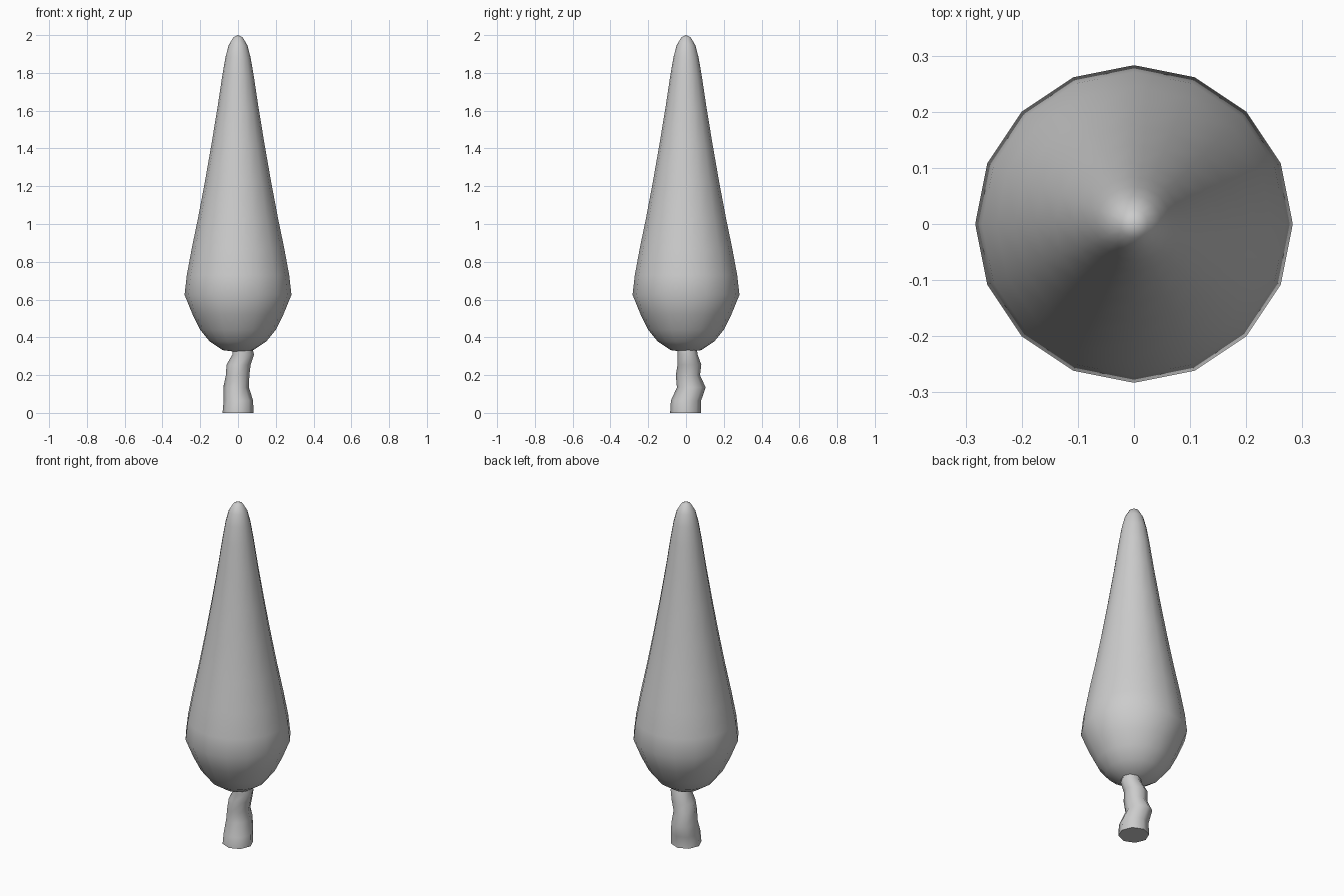
import bpy, bmesh
from math import cos, sin, pi

if "Cube" in bpy.data.objects:
    bpy.data.objects.remove(bpy.data.objects["Cube"])


def loft(name, rings, sides, bottom=None, top=None):
    """Skin rings (cx, cy, z, rx, ry); close ends with a pole or a flat cap."""
    bm = bmesh.new()
    loops = [[bm.verts.new((cx + rx * cos(2 * pi * i / sides),
                            cy + ry * sin(2 * pi * i / sides), z))
              for i in range(sides)] for cx, cy, z, rx, ry in rings]
    for a, b in zip(loops, loops[1:]):
        for i in range(sides):
            j = (i + 1) % sides
            bm.faces.new((a[i], a[j], b[j], b[i]))
    for loop, pole in ((loops[0], bottom), (loops[-1], top)):
        if pole is None:
            bm.faces.new(loop)
        else:
            v = bm.verts.new((0, 0, pole))
            for i in range(sides):
                bm.faces.new((loop[i], loop[(i + 1) % sides], v))
    bmesh.ops.recalc_face_normals(bm, faces=bm.faces)
    mesh = bpy.data.meshes.new(name)
    bm.to_mesh(mesh)
    bm.free()
    obj = bpy.data.objects.new(name, mesh)
    bpy.context.collection.objects.link(obj)
    bpy.ops.object.select_all(action='DESELECT')
    obj.select_set(True)
    bpy.context.view_layer.objects.active = obj
    bpy.ops.object.shade_smooth_by_angle(angle=pi / 3)
    return obj


# Teardrop foliage: radius, height
profile = [(0.08, 0.332), (0.15, 0.378), (0.20, 0.44), (0.24, 0.52),
           (0.283, 0.625), (0.271, 0.73), (0.245, 0.87), (0.212, 1.03),
           (0.176, 1.22), (0.141, 1.42), (0.108, 1.62), (0.084, 1.78),
           (0.067, 1.88), (0.05, 1.945), (0.025, 1.988)]
loft("foliage", [(0, 0, z, r, r) for r, z in profile], 16, bottom=0.322, top=2.0)

# Crooked trunk: centre x, centre y, height, radius x, radius y
trunk = [(0.0, -0.002, 0.0, 0.082, 0.082),
         (0.002, 0.0, 0.065, 0.078, 0.08),
         (-0.01, 0.028, 0.135, 0.068, 0.076),
         (-0.002, 0.01, 0.20, 0.062, 0.064),
         (0.003, 0.018, 0.255, 0.064, 0.063),
         (0.028, 0.008, 0.31, 0.057, 0.053),
         (0.02, 0.005, 0.36, 0.05, 0.05)]
loft("trunk", trunk, 8)
